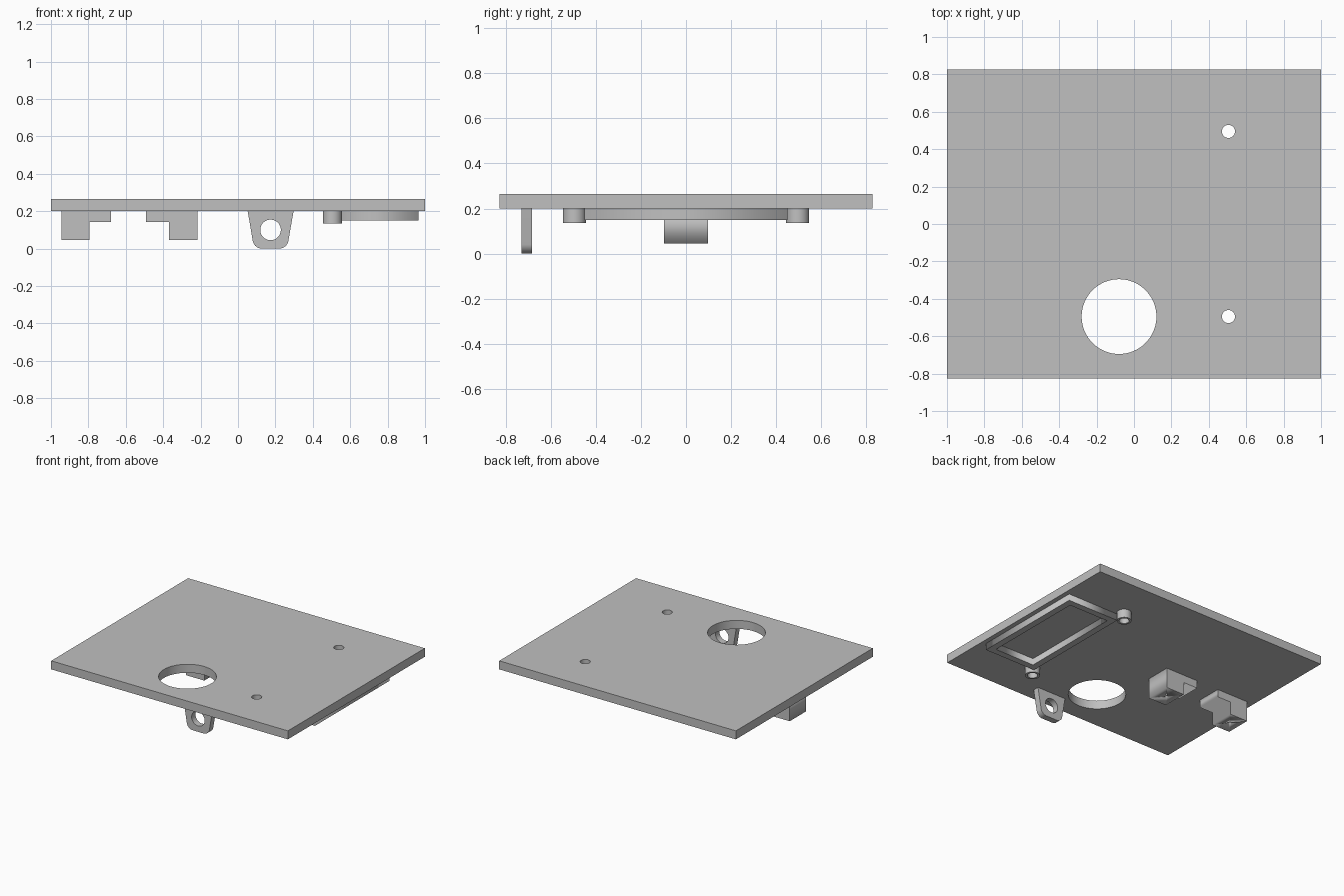
import bpy, bmesh
from math import sin, cos, pi, radians

if "Cube" in bpy.data.objects:
    bpy.data.objects.remove(bpy.data.objects["Cube"])

grey = bpy.data.materials.new("plain_grey")
grey.use_nodes = True
grey.diffuse_color = (0.53, 0.53, 0.53, 1)
grey.node_tree.nodes["Principled BSDF"].inputs["Base Color"].default_value = grey.diffuse_color


def arc(cx, cy, r, start=0, end=360, n=48):
    full = end - start == 360
    steps = n if full else n + 1
    angles = [radians(start + (end - start) * i / n) for i in range(steps)]
    return [(cx + r * cos(a), cy + r * sin(a)) for a in angles]


def rect(x0, x1, y0, y1):
    return [(x0, y0), (x1, y0), (x1, y1), (x0, y1)]


def extrude(name, loops, low, high, upright=False):
    """Extrude a flat outline with holes along z, or along y if upright."""
    curve = bpy.data.curves.new(name, 'CURVE')
    curve.dimensions = '2D'
    curve.fill_mode = 'BOTH'
    curve.extrude = (high - low) / 2
    for loop in loops:
        spline = curve.splines.new('POLY')
        spline.points.add(len(loop) - 1)
        for point, (x, y) in zip(spline.points, loop):
            point.co = (x, y, 0, 1)
        spline.use_cyclic_u = True
    temp = bpy.data.objects.new(name + "_outline", curve)
    bpy.context.collection.objects.link(temp)
    bpy.context.view_layer.update()
    graph = bpy.context.evaluated_depsgraph_get()
    mesh = bpy.data.meshes.new_from_object(temp.evaluated_get(graph))
    bpy.data.objects.remove(temp)

    mid = (low + high) / 2
    bm = bmesh.new()
    bm.from_mesh(mesh)
    for v in bm.verts:
        x, y, z = v.co
        v.co = (x, mid - z, y) if upright else (x, y, z + mid)
    bmesh.ops.remove_doubles(bm, verts=bm.verts, dist=0.0001)
    bmesh.ops.recalc_face_normals(bm, faces=bm.faces)
    bm.to_mesh(mesh)
    bm.free()
    mesh.materials.clear()
    mesh.materials.append(grey)
    obj = bpy.data.objects.new(name, mesh)
    bpy.context.collection.objects.link(obj)
    return obj


def smooth(obj):
    bpy.ops.object.select_all(action='DESELECT')
    obj.select_set(True)
    bpy.context.view_layer.objects.active = obj
    bpy.ops.object.shade_smooth_by_angle(angle=radians(30))


UNDER = 0.2            # underside of the panel
SCREW_X, SCREW_Y = 0.505, 0.495

# Panel with one large opening and two screw holes
holes = [arc(-0.08, -SCREW_Y, 0.2, n=64)]
holes += [arc(SCREW_X, s * SCREW_Y, 0.035) for s in (-1, 1)]
smooth(extrude("panel", [rect(-1, 1, -0.826, 0.826)] + holes, UNDER, 0.265))

# Screw bosses under the small holes
for side, s in (("front", -1), ("back", 1)):
    ring = [arc(SCREW_X, s * SCREW_Y, r) for r in (0.051, 0.035)]
    smooth(extrude(side + "_screw_boss", ring, 0.135, UNDER))

# Rectangular frame under the panel
wall = 0.05
extrude("frame", [rect(0.53, 0.965, -0.45, 0.45),
                  rect(0.53 + wall, 0.965 - wall, -0.45 + wall, 0.45 - wall)],
        0.15, UNDER)

# Tapered hanging lug with rounded lower corners and an eye
lug = [(0.297, UNDER)]
lug += arc(0.22, 0.05, 0.05, 350, 270, 10)
lug += arc(0.128, 0.05, 0.05, 270, 190, 10)
lug += [(0.052, UNDER)]
smooth(extrude("lug", [lug, arc(0.174, 0.1, 0.055)], -0.73, -0.683, upright=True))

# Pair of stepped brackets facing each other, each with a pilot hole
for name, outer, step, inner in (("right_bracket", -0.944, -0.794, -0.678),
                                 ("left_bracket", -0.217, -0.37, -0.491)):
    profile = [(outer, UNDER), (outer, 0.045), (step, 0.045),
               (step, 0.142), (inner, 0.142), (inner, UNDER)]
    bracket = extrude(name, [profile], -0.097, 0.097, upright=True)
    cutter = extrude(name + "_cutter", [arc((outer + step) / 2, 0, 0.011, n=16)], 0.02, 0.15)
    cutter.hide_render = True
    cut = bracket.modifiers.new("pilot_hole", 'BOOLEAN')
    cut.operation = 'DIFFERENCE'
    cut.solver = 'EXACT'
    cut.object = cutter
    bpy.context.view_layer.objects.active = bracket
    bpy.ops.object.modifier_apply(modifier=cut.name)
    bpy.data.objects.remove(cutter)
